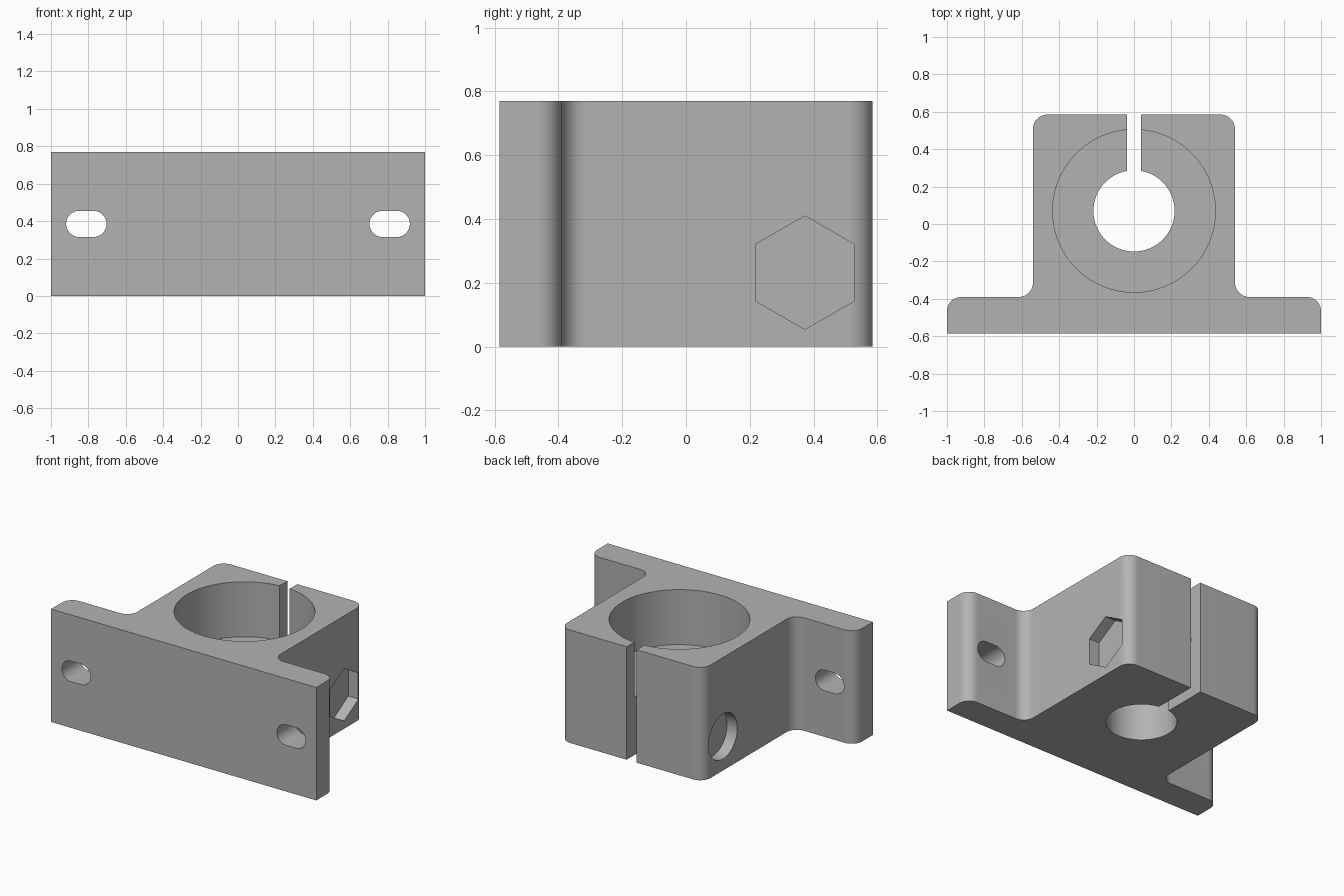
import bpy, bmesh, math
from mathutils import Matrix

if "Cube" in bpy.data.objects:
    bpy.data.objects.remove(bpy.data.objects["Cube"])

HEIGHT = 0.77      # overall height
R = 0.077          # fillet radius
HALF = 0.54        # half width of the clamp block
BACK, FRONT, STEP = 0.585, -0.585, -0.39
BORE_Y = 0.07      # bore axis
SCREW_Y, SCREW_Z = 0.373, 0.232

grey = bpy.data.materials.new("grey plastic")
grey.diffuse_color = (0.45, 0.45, 0.45, 1)
grey.use_nodes = True
grey.node_tree.nodes["Principled BSDF"].inputs["Base Color"].default_value = grey.diffuse_color


def prism(name, points, depth, matrix=Matrix()):
    """Extrude a 2D outline along local z, then place it."""
    bm = bmesh.new()
    face = bm.faces.new([bm.verts.new((x, y, 0)) for x, y in points])
    ext = bmesh.ops.extrude_face_region(bm, geom=[face])
    bmesh.ops.translate(bm, vec=(0, 0, depth),
                        verts=[v for v in ext["geom"] if isinstance(v, bmesh.types.BMVert)])
    bm.transform(matrix)
    bmesh.ops.recalc_face_normals(bm, faces=bm.faces)
    mesh = bpy.data.meshes.new(name)
    bm.to_mesh(mesh)
    bm.free()
    obj = bpy.data.objects.new(name, mesh)
    bpy.context.collection.objects.link(obj)
    return obj


def arc(cx, cy, r, start, end, steps=12):
    angles = [math.radians(start + (end - start) * i / steps) for i in range(steps + 1)]
    return [(cx + r * math.cos(a), cy + r * math.sin(a)) for a in angles]


def circle(r, sides=64, start=0):
    return arc(0, 0, r, start, start + 360, sides)[:-1]


def along_x(x, y, z):
    return Matrix.Translation((x, y, z)) @ Matrix.Rotation(math.pi / 2, 4, "Y")


# Mounting plate and clamp block as one filleted outline
right = [(1, FRONT)]
right += arc(1 - R, STEP - R, R, 0, 90)
right += arc(HALF + R, STEP + R, R, 270, 180)
right += arc(HALF - R, BACK - R, R, 0, 90)
left = [(-x, y) for x, y in reversed(right)]
bracket = prism("clamp_bracket", right + left, HEIGHT)
bracket.data.materials.append(grey)

cutters = []

# Stepped vertical bore: wide seat above, narrow through hole below
cutters.append(prism("seat_cutter", circle(0.435, 96), 1,
                     Matrix.Translation((0, BORE_Y, 0.395))))
cutters.append(prism("bore_cutter", circle(0.217), 2,
                     Matrix.Translation((0, BORE_Y, -0.5))))

# Clamping gap through the back wall
cutters.append(prism("gap_cutter", [(-0.038, BORE_Y), (0.038, BORE_Y), (0.038, 1), (-0.038, 1)], 2,
                     Matrix.Translation((0, 0, -0.5))))

# Clamp screw hole, hexagonal nut pocket (right) and round head recess (left)
cutters.append(prism("screw_cutter", circle(0.087, 48), 2, along_x(-1, SCREW_Y, SCREW_Z)))
cutters.append(prism("nut_cutter", circle(0.178, 6), 0.3, along_x(HALF - R, SCREW_Y, SCREW_Z)))
cutters.append(prism("head_cutter", circle(0.154, 48), 0.3,
                     along_x(-HALF + R - 0.3, SCREW_Y, SCREW_Z)))

# Elongated mounting slots in the plate wings
slot = arc(0.038, 0, 0.07, -90, 90, 16) + arc(-0.038, 0, 0.07, 90, 270, 16)
for side in (-1, 1):
    place = Matrix.Translation((side * 0.811, -0.3, 0.385)) @ Matrix.Rotation(math.pi / 2, 4, "X")
    cutters.append(prism("slot_cutter", slot, 0.4, place))

# Cut everything out, then drop the cutters
for cutter in cutters:
    mod = bracket.modifiers.new(cutter.name, "BOOLEAN")
    mod.operation, mod.solver, mod.object = "DIFFERENCE", "EXACT", cutter

bpy.context.view_layer.objects.active = bracket
bracket.select_set(True)
for mod in list(bracket.modifiers):
    bpy.ops.object.modifier_apply(modifier=mod.name)
for cutter in cutters:
    bpy.data.objects.remove(cutter)

bpy.ops.object.shade_smooth_by_angle(angle=math.radians(30))
